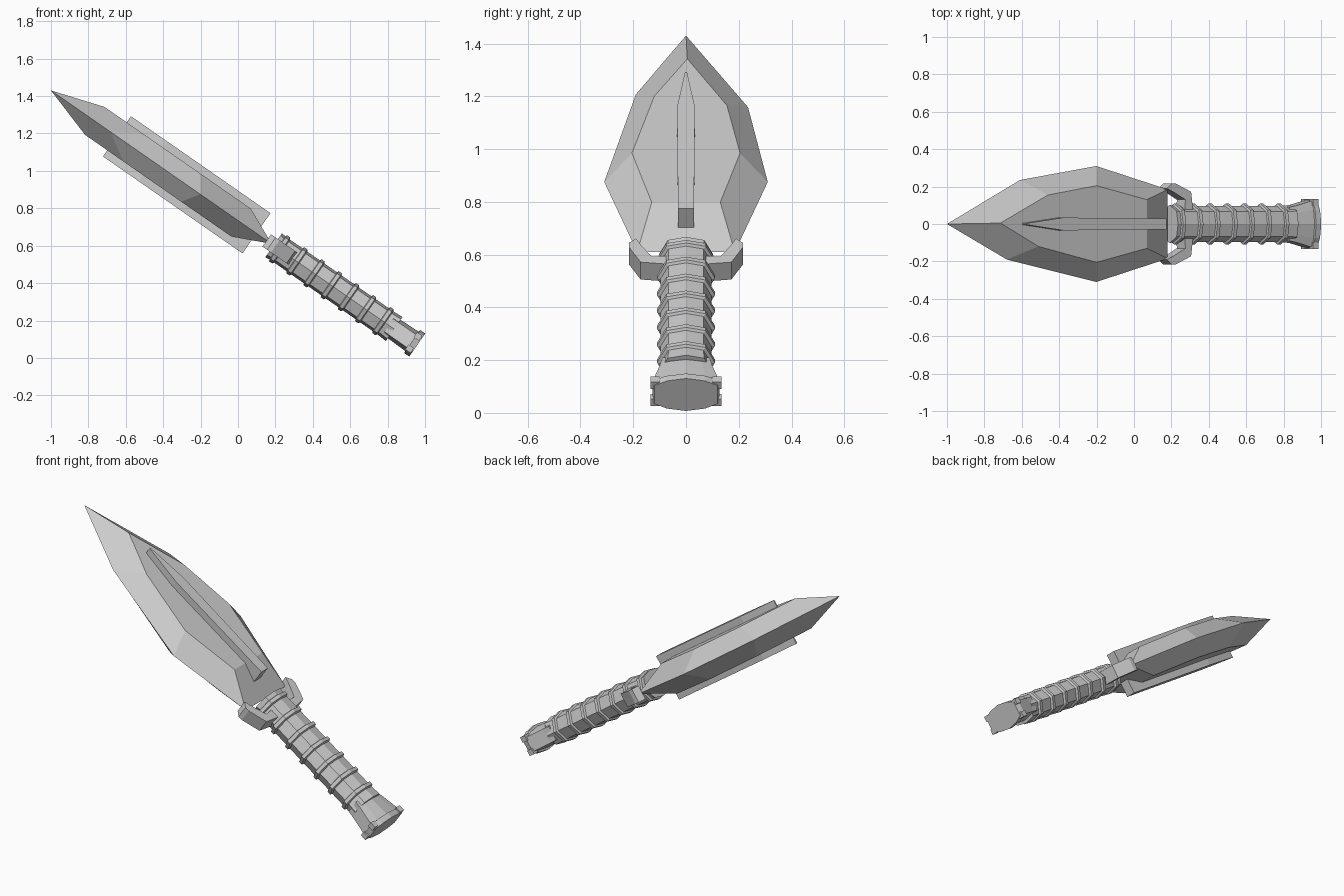
import bpy, bmesh, math
from mathutils import Matrix

if "Cube" in bpy.data.objects:
    bpy.data.objects.remove(bpy.data.objects["Cube"])

# Dagger frame: local x runs tip -> pommel, y is width, z is thickness
FRAME = Matrix.Translation((-1, 0, 1.43)) @ Matrix.Rotation(math.radians(34.8), 4, 'Y')


def loft(name, loops):
    """Skin a list of equal-length point loops and cap both ends."""
    bm = bmesh.new()
    rings = [[bm.verts.new(p) for p in loop] for loop in loops]
    n = len(rings[0])
    for a, b in zip(rings, rings[1:]):
        for i in range(n):
            j = (i + 1) % n
            bm.faces.new((a[i], a[j], b[j], b[i]))
    bm.faces.new(rings[0])
    bm.faces.new(rings[-1])
    bmesh.ops.recalc_face_normals(bm, faces=bm.faces)
    mesh = bpy.data.meshes.new(name)
    bm.to_mesh(mesh)
    bm.free()
    ob = bpy.data.objects.new(name, mesh)
    bpy.context.collection.objects.link(ob)
    ob.matrix_world = FRAME
    return ob


def plate(name, outline, z0, z1):
    """Extrude an (x, y) outline through the thickness."""
    return loft(name, [[(x, y, z) for x, y in outline] for z in (z0, z1)])


def ring(x, half):
    """Cross-section at x from a quarter list of (y, z), mirrored both ways."""
    top = half + [(-y, z) for y, z in reversed(half) if y > 0]
    low = [(y, -z) for y, z in reversed(top) if z > 0]
    return [(x, y, z) for y, z in top + low]


# Blade: bevelled leaf shape, flat face / sharp edge / flat face
edge = [(0, 0), (.475, .235), (.972, .31), (1.437, .185),
        (1.437, -.185), (.972, -.31), (.39, -.19)]
flat = [(.285, 0.005), (.594, .155), (.911, .205), (1.238, .13),
        (1.238, -.13), (.911, -.205), (.533, -.12)]
loft("blade", [[(x, y, .091) for x, y in flat],
               [(x, y, 0) for x, y in edge],
               [(x, y, -.091) for x, y in flat]])

# Central rib passing through the blade
plate("blade_rib", [(.43, .004), (.665, .034), (1.338, .03),
                    (1.338, -.03), (.665, -.034), (.43, -.004)], -.131, .131)

# Guard: two curled horns joined by a bar behind the blade
for side, sign in (("left", -1), ("right", 1)):
    horn = [(1.405, .19), (1.435, .217), (1.46, .217), (1.562, .172),
            (1.575, .07), (1.52, .07), (1.525, .13), (1.46, .165)]
    plate("guard_horn_" + side, [(x, y * sign) for x, y in horn], -.04, .04)

# Grip: faceted handle with raised bands
def grip_section(x, k):
    return ring(x, [(.1 * k, 0), (.068 * k, .063 * k), (0, .077 * k)])

sections = [grip_section(1.45, 1.02)]
for i in range(7):
    x = 1.475 + i * .112
    sections += [grip_section(x, .97), grip_section(x + .004, 1.1),
                 grip_section(x + .024, 1.1), grip_section(x + .03, .97)]
sections.append(grip_section(2.235, 1.02))
loft("grip", sections)

# Pommel: flared end with a faceted cap
def pommel_section(x, w, t):
    return ring(x, [(w, .042), (w * .6, t * .85), (0, t)])

loft("pommel", [pommel_section(2.2, .09, .055), pommel_section(2.24, .097, .06),
                pommel_section(2.35, .125, .063), pommel_section(2.352, .127, .075),
                pommel_section(2.385, .12, .075)])

# Small side clips on the pommel
for side, sign in (("left", -1), ("right", 1)):
    for z in (-.04, .04):
        plate("pommel_clip_" + side,
              [(x, y * sign) for x, y in
               ((2.345, .1), (2.38, .1), (2.38, .134), (2.345, .134))],
              z - .016, z + .016)
